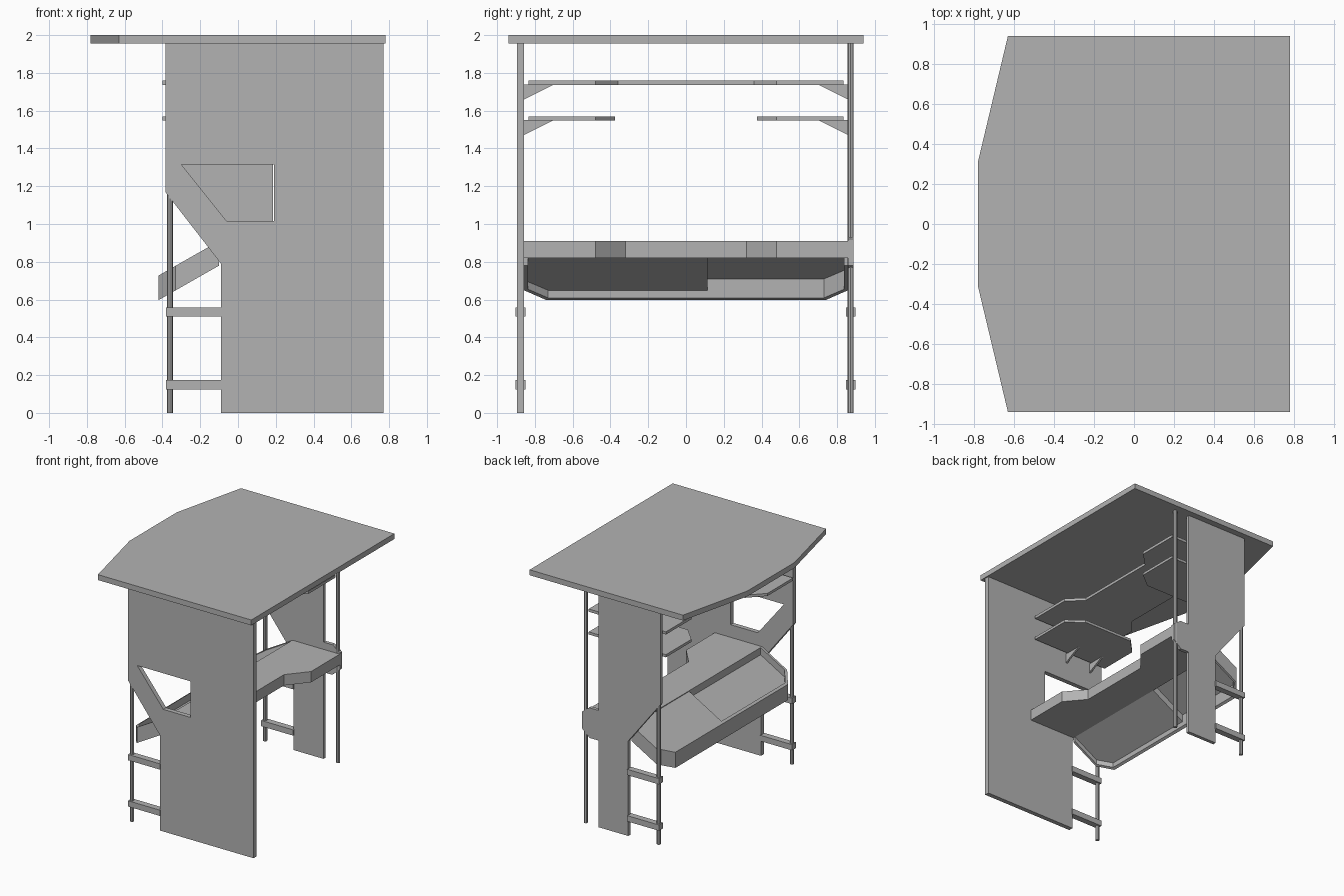
import bpy, bmesh, math

cube = bpy.data.objects.get("Cube")
if cube:
    bpy.data.objects.remove(cube, do_unlink=True)

grey = bpy.data.materials.new("plain_grey")
grey.use_nodes = True
colour = (0.45, 0.45, 0.45, 1)
grey.diffuse_color = colour
grey.node_tree.nodes["Principled BSDF"].inputs["Base Color"].default_value = colour


def finish(name, bm):
    bmesh.ops.recalc_face_normals(bm, faces=bm.faces)
    mesh = bpy.data.meshes.new(name)
    bm.to_mesh(mesh)
    bm.free()
    obj = bpy.data.objects.new(name, mesh)
    obj.data.materials.append(grey)
    bpy.context.collection.objects.link(obj)
    return obj


def prism(name, low, high):
    """Solid between two matching outlines."""
    bm = bmesh.new()
    a = [bm.verts.new(p) for p in low]
    b = [bm.verts.new(p) for p in high]
    bm.faces.new(a)
    bm.faces.new(b)
    for i in range(len(a)):
        j = (i + 1) % len(a)
        bm.faces.new((a[i], a[j], b[j], b[i]))
    return finish(name, bm)


def slab(name, outline, lo, hi):
    """Horizontal plate from an x,y outline."""
    return prism(name, [(x, y, lo) for x, y in outline], [(x, y, hi) for x, y in outline])


def upright(name, profile, y0, y1):
    """Upright plate from an x,z profile."""
    return prism(name, [(x, y0, z) for x, z in profile], [(x, y1, z) for x, z in profile])


def slope(x):
    return 0.91 + 0.57 * (x + 0.1)


def sloped(name, outline, lo, hi):
    """Plate following the tilted tray, offsets measured from its top plane."""
    return prism(name, [(x, y, slope(x) + lo) for x, y in outline],
                 [(x, y, slope(x) + hi) for x, y in outline])


def box(name, x0, x1, y0, y1, z0, z1):
    return slab(name, [(x0, y0), (x1, y0), (x1, y1), (x0, y1)], z0, z1)


def mirrored(half):
    """Close a symmetric outline from its +y half."""
    return half + [(x, -y) for x, y in reversed(half)]


def pole(name, x, y, top):
    bm = bmesh.new()
    bmesh.ops.create_cone(bm, cap_ends=True, segments=8, radius1=0.016, radius2=0.016, depth=top)
    bmesh.ops.translate(bm, verts=bm.verts, vec=(x, y, top / 2))
    finish(name, bm)


# Roof
slab("roof", mirrored([(0.78, 0.94), (-0.63, 0.94), (-0.78, 0.31)]), 1.955, 2.0)

# Front wall with window opening
edge = [(-0.09, 0), (-0.09, 0.79), (-0.385, 1.17), (-0.385, 1.955)]
front_wall = upright("front_wall", edge + [(0.77, 1.955), (0.77, 0)], -0.895, -0.857)
cutter = upright("window_cutter", [(-0.30, 1.315), (0.19, 1.315), (0.19, 1.015), (-0.06, 1.015)], -1, -0.7)
cutter.hide_render = True
cutter.hide_viewport = True
cutter.display_type = 'WIRE'
mod = front_wall.modifiers.new("window", 'BOOLEAN')
mod.object = cutter
mod.operation = 'DIFFERENCE'
mod.solver = 'EXACT'

# Back wall with the lug that holds the pole
lug = [(0.185, 0.97), (0.27, 0.97), (0.335, 0.92), (0.335, 0.78), (0.265, 0.72), (0.185, 0.72)]
upright("back_wall", edge + [(0.185, 1.955)] + lug + [(0.185, 0)], 0.858, 0.887)

# Poles and ladder rungs
pole("back_long_pole", 0.31, 0.872, 1.955)
for side, y in (("front", -0.876), ("back", 0.872)):
    pole(side + "_ladder_pole", -0.36, y, 1.16)
    for i, z in enumerate((0.125, 0.51)):
        box(f"{side}_rung_{i + 1}", -0.38, -0.085, y - 0.026, y + 0.026, z, z + 0.048)

# Flat desk top with a recessed sitting edge
slab("desk_top", mirrored([(-0.1, 0.858), (0.335, 0.858), (0.335, 0.48), (0.2, 0.32)]), 0.82, 0.91)

# Rim of the tilted tray
outer = mirrored([(-0.1, 0.857), (-0.33, 0.857), (-0.42, 0.74)])
inner = mirrored([(-0.1, 0.837), (-0.32, 0.837), (-0.4, 0.73)])
for i in range(5):
    sloped(f"tray_rim_{i + 1}", [outer[i], outer[i + 1], inner[i + 1], inner[i]], -0.13, 0)

# Raised and sunken tray panels with the step between them
sloped("raised_panel", inner[:3] + [(-0.4, 0.1), (-0.1, 0.1)], -0.03, -0.006)
sloped("sunken_panel", [(-0.1, 0.1), (-0.4, 0.1)] + inner[3:], -0.09, -0.06)
sloped("tray_step", [(-0.1, 0.1), (-0.4, 0.1), (-0.4, 0.115), (-0.1, 0.115)], -0.09, -0.006)

# Upper shelf, full width
slab("upper_shelf", mirrored([(-0.3, 0.38), (-0.4, 0.5), (-0.4, 0.835), (0.31, 0.835),
                              (0.31, 0.48), (0.19, 0.36)]), 1.737, 1.76)

# Lower half shelves and triangular brackets
for side, s in (("front", -1), ("back", 1)):
    half = [(-0.28, 0.375), (-0.4, 0.5), (-0.4, 0.835), (0.31, 0.835), (0.31, 0.48), (0.18, 0.375)]
    slab(side + "_lower_shelf", [(x, s * y) for x, y in half], 1.548, 1.57)
    for level, z in (("upper", 1.738), ("lower", 1.55)):
        for i, x in enumerate((-0.27, -0.03)):
            tri = [(0.859, z), (0.7, z), (0.859, z - 0.08)]
            prism(f"{side}_{level}_bracket_{i + 1}",
                  [(x - 0.008, s * y, h) for y, h in tri],
                  [(x + 0.008, s * y, h) for y, h in tri])
